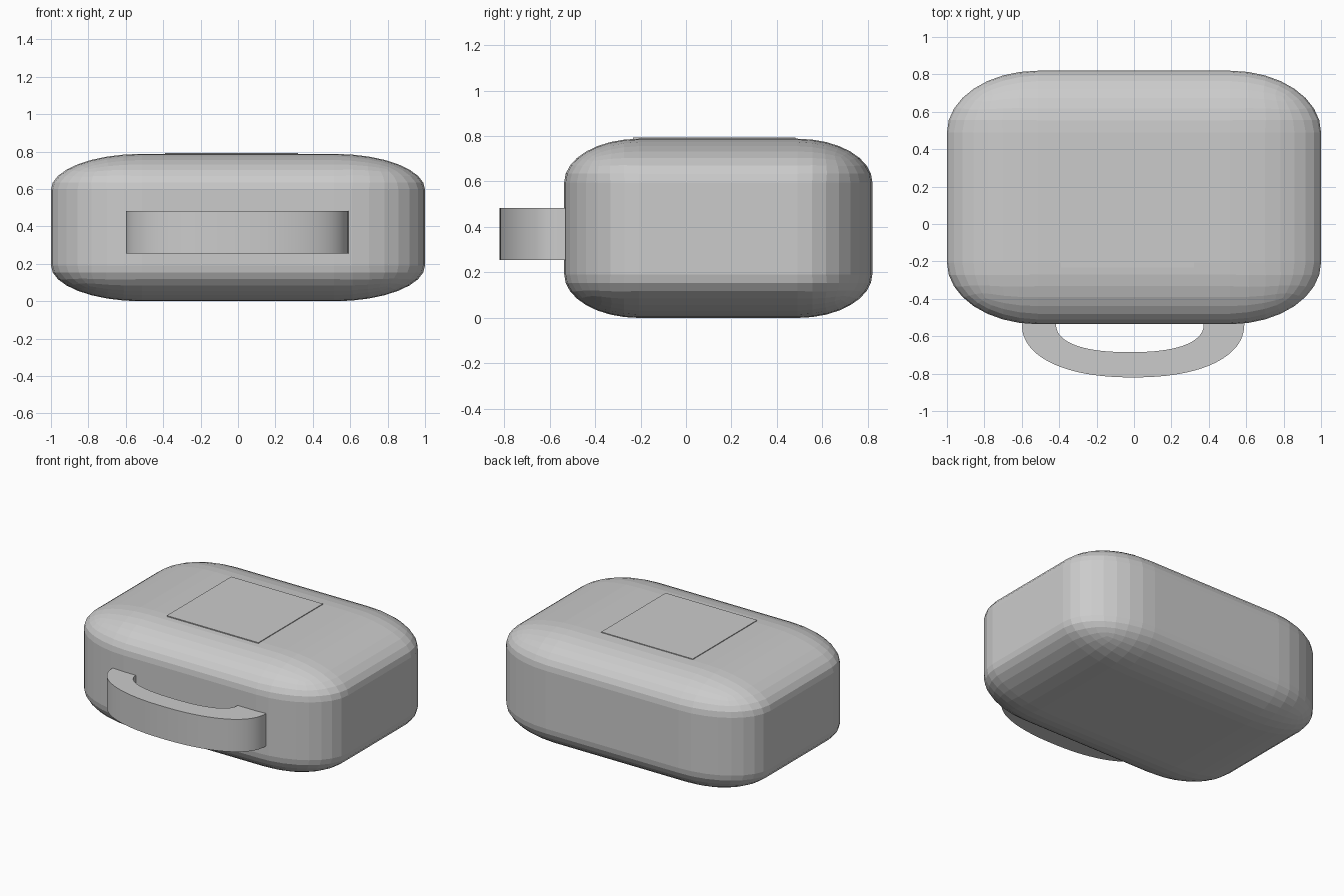
import bpy, bmesh, math

if "Cube" in bpy.data.objects:
    bpy.data.objects.remove(bpy.data.objects["Cube"])


def make_object(name, bm):
    bmesh.ops.recalc_face_normals(bm, faces=bm.faces)
    mesh = bpy.data.meshes.new(name)
    bm.to_mesh(mesh)
    bm.free()
    obj = bpy.data.objects.new(name, mesh)
    bpy.context.collection.objects.link(obj)
    return obj


def half_arch(cx, a, depth, power, y0, n=48):
    """Rounded arch bulging towards -y, from left to right."""
    pts = []
    for i in range(n + 1):
        t = math.pi * (1 - i / n)
        c, s = math.cos(t), max(math.sin(t), 0.0)
        x = math.copysign(abs(c) ** (2 / power), c)
        pts.append((cx + a * x, y0 - depth * s ** (2 / power)))
    return pts


# Case body: evenly rounded cube, stretched to the case proportions
bm = bmesh.new()
bmesh.ops.create_cube(bm, size=1)
bmesh.ops.bevel(bm, geom=bm.edges[:], offset=0.243, offset_type='OFFSET',
                segments=8, profile=0.5, affect='EDGES')
for v in bm.verts:
    v.co = (v.co.x * 2.0, v.co.y * 1.355 + 0.142, v.co.z * 0.788 + 0.394)
make_object("case_body", bm)

# Carrying handle: arch-shaped band extruded upwards
Y0 = -0.53
outer = half_arch(-0.005, 0.595, 0.29, 2.25, Y0)
inner = half_arch(-0.022, 0.395, 0.155, 2.4, Y0)
bm = bmesh.new()
vo = [bm.verts.new((x, y, 0.255)) for x, y in outer]
vi = [bm.verts.new((x, y, 0.255)) for x, y in inner]
faces = [bm.faces.new((vo[i], vo[i + 1], vi[i + 1], vi[i])) for i in range(len(vo) - 1)]
ext = bmesh.ops.extrude_face_region(bm, geom=faces, use_keep_orig=True)
top = [g for g in ext["geom"] if isinstance(g, bmesh.types.BMVert)]
bmesh.ops.translate(bm, verts=top, vec=(0, 0, 0.228))
handle = make_object("handle", bm)
bpy.context.view_layer.objects.active = handle
handle.select_set(True)
bpy.ops.object.shade_smooth_by_angle(angle=math.radians(30))

# Thin square panel on the lid
bm = bmesh.new()
bmesh.ops.create_cube(bm, size=1)
for v in bm.verts:
    v.co = (v.co.x * 0.71 - 0.035, v.co.y * 0.714 + 0.125, v.co.z * 0.012 + 0.787)
make_object("lid_panel", bm)
